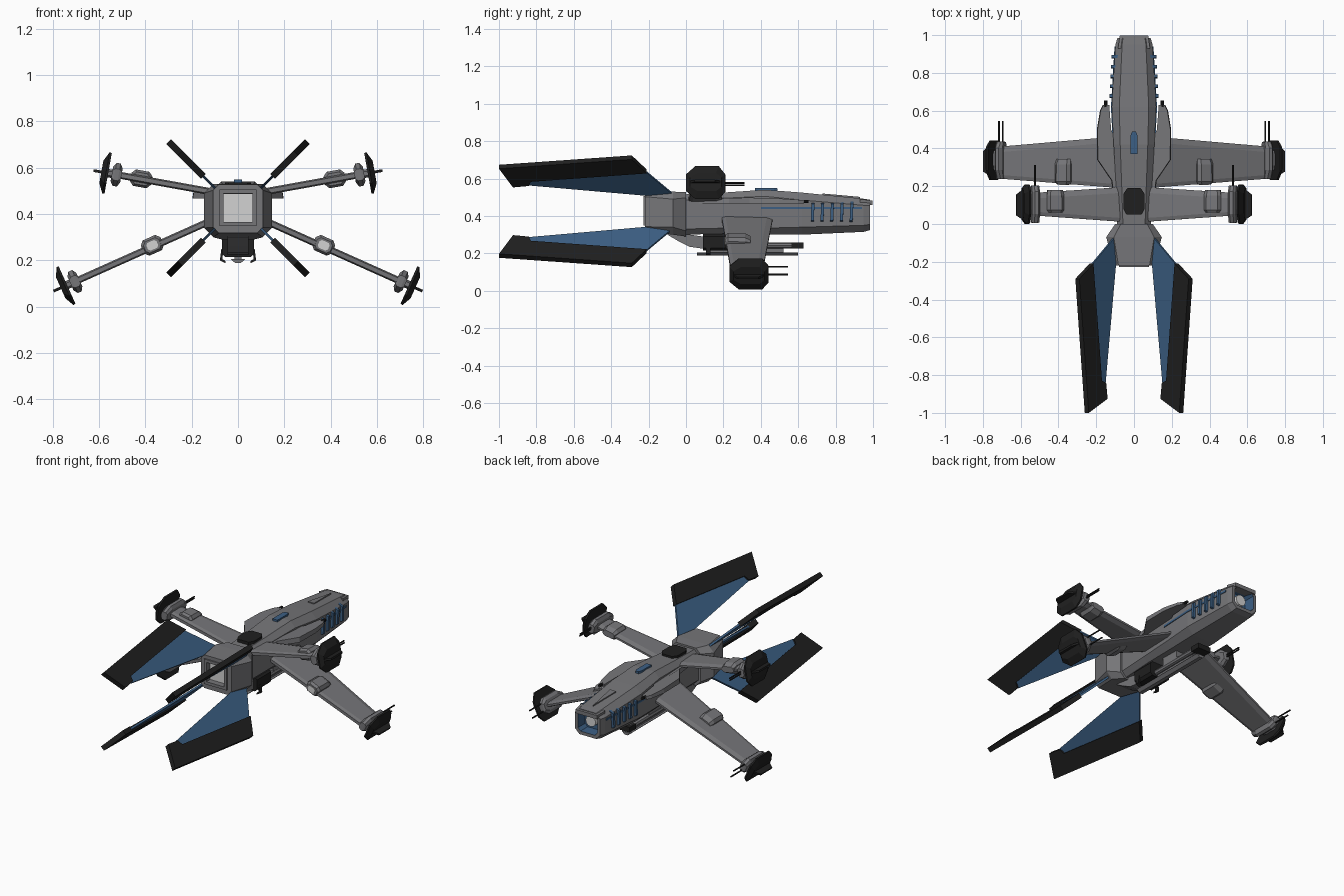
import bpy, bmesh, math
from mathutils import Vector as V

if "Cube" in bpy.data.objects:
    bpy.data.objects.remove(bpy.data.objects["Cube"])

def mat(name, c):
    m = bpy.data.materials.new(name)
    m.diffuse_color = (*c, 1)
    m.use_nodes = True
    m.node_tree.nodes["Principled BSDF"].inputs["Base Color"].default_value = m.diffuse_color
    return m

GREY = mat("hull_grey", (0.18, 0.18, 0.19))
DARK = mat("armour_black", (0.014, 0.014, 0.014))
BLUE = mat("panel_blue", (0.045, 0.115, 0.23))
LIGHT = mat("glow_light", (0.65, 0.65, 0.65))

def finish(name, bm, m):
    bmesh.ops.recalc_face_normals(bm, faces=bm.faces)
    me = bpy.data.meshes.new(name)
    bm.to_mesh(me)
    bm.free()
    ob = bpy.data.objects.new(name, me)
    bpy.context.collection.objects.link(ob)
    for k in (m if isinstance(m, tuple) else (m,)):
        me.materials.append(k)
    return ob

def loft(name, rings, m):
    """Skin a list of equal-length rings and cap both ends."""
    bm = bmesh.new()
    vs = [[bm.verts.new(p) for p in r] for r in rings]
    n = len(vs[0])
    for a, b in zip(vs, vs[1:]):
        for i in range(n):
            bm.faces.new((a[i], a[(i + 1) % n], b[(i + 1) % n], b[i]))
    bm.faces.new(vs[0])
    bm.faces.new(vs[-1])
    return finish(name, bm, m)

def slab(name, pts, t, m):
    """Flat plate through pts, thickened by vector t on both sides."""
    t = V(t)
    return loft(name, [[V(p) - t for p in pts], [V(p) + t for p in pts]], m)

def box(name, x, y, z, m):
    return loft(name, [[(x[0], k, z[0]), (x[1], k, z[0]), (x[1], k, z[1]), (x[0], k, z[1])] for k in y], m)

def tube(name, x, y, z, r, m, n=10):
    ang = [2 * math.pi * i / n for i in range(n)]
    return loft(name, [[(x + r * math.cos(a), k, z + r * math.sin(a)) for a in ang] for k in y], m)

def octo(y, w, zt, zb, c):
    return [(w, y, zt - c), (w - c, y, zt), (c - w, y, zt), (-w, y, zt - c),
            (-w, y, zb + c), (c - w, y, zb), (w - c, y, zb), (w, y, zb + c)]

def recess(ob, y_sign, steps, mi):
    """Inset the end face facing y_sign, then push it inward."""
    bm = bmesh.new()
    bm.from_mesh(ob.data)
    f = max(bm.faces, key=lambda q: q.normal.y * y_sign * 10 + q.calc_center_median().y * y_sign)
    for inset, depth in steps:
        r = bmesh.ops.inset_region(bm, faces=[f], thickness=inset, depth=0)
        if depth:
            r = bmesh.ops.inset_region(bm, faces=[f], thickness=0.002, depth=-depth)
            for q in r["faces"]:
                q.material_index = mi
    f.material_index = mi
    bm.to_mesh(ob.data)
    bm.free()

# fuselage with hollow nose
hull = loft("fuselage", [octo(*s) for s in (
    (-.02, .088, .515, .30, .03), (.2, .095, .525, .305, .03), (.42, .108, .54, .30, .035),
    (.62, .118, .525, .30, .04), (.95, .098, .492, .315, .035), (.985, .088, .487, .325, .03))], (GREY, BLUE))
recess(hull, 1, [(.022, .07)], 1)
tube("nose_sensor", 0, (.90, .955), .41, .035, LIGHT, 12)
slab("nose_top_lip", [(-.085, .93, .478), (-.075, .998, .470), (.075, .998, .470), (.085, .93, .478)], (0, 0, .012), GREY)

# engine housing with glowing exhaust
eng = loft("engine_housing", [octo(*s) for s in (
    (-.22, .107, .528, .318, .025), (-.07, .147, .53, .30, .04), (.0, .10, .527, .29, .03))], (GREY, LIGHT))
recess(eng, -1, [(.028, 0), (.016, .03)], 1)
for a, b, c, d in ((-.08, .08, .488, .506), (-.08, .08, .348, .366), (-.08, -.062, .366, .488), (.062, .08, .366, .488)):
    box("exhaust_frame", (a, b), (-.228, -.19), (c, d), GREY)

# dorsal details
slab("dorsal_hatch", [(-.04, .05, .527), (-.056, .08, .527), (-.056, .16, .527), (-.035, .19, .527),
                      (.035, .19, .527), (.056, .16, .527), (.056, .08, .527), (.04, .05, .527)], (0, 0, .010), DARK)
slab("dorsal_blue_plate", [(-.018, .37, .541), (-.018, .47, .541), (-.01, .49, .54),
                           (.01, .49, .54), (.018, .47, .541), (.018, .37, .541)], (0, 0, .008), BLUE)
slab("nose_ridge", [(-.022, .73, .514), (0, .93, .496), (.022, .73, .514)], (0, 0, .006), GREY)

for s, side in ((1, "right"), (-1, "left")):
    # side stripe and slats
    slab(side + "_side_stripe", [(s * .108, .40, .436), (s * .119, .62, .436), (s * .10, .94, .436),
                                 (s * .10, .94, .448), (s * .119, .62, .448), (s * .108, .40, .448)], (s * .003, 0, 0), BLUE)
    for i in range(5):
        y = .675 + i * .052
        w = .130 - i * .003
        slab(side + "_slat", [(s * .08, y, .36), (s * w, y, .375), (s * w, y + .004, .465), (s * .08, y + .004, .48)],
             (0, .008, 0), BLUE)
    # cheek fairing
    cheek = ((.07, .02), (.105, .10), (.12, .23), (.195, .34), (.197, .5), (.18, .6), (.165, .63), (.135, .63), (.125, .5), (.08, .4))
    loft(side + "_cheek", [[(s * x, y, .467) for x, y in cheek],
                           [(s * (x - .004), y, .482 + .016 * math.sin(math.pi * min(1, max(0, y / .66)))) for x, y in cheek]], GREY)
    tube(side + "_cheek_gun", s * .15, (.62, .655), .478, .009, DARK)

    # wings: name, root (x, z), tip (x, z), root y span, tip y span, pod centre, pod y, gun offsets
    for nm, r, t, ry, ty, pod, py, guns in (
            ("upper", (.07, .488), (.525, .570), (.012, .195), (.045, .165), (.418, .552), (.06, .18), (-.006, .006)),
            ("lower", (.07, .392), (.705, .108), (.19, .465), (.24, .41), (.37, .265), (.21, .345), (-.023, .023))):
        d = V((t[0] - r[0], t[1] - r[1])).normalized()
        def P(c, n, y, a, d=d, s=s):
            """Point at offset n along the wing and a across it from centre c."""
            return V((s * (c[0] + d.x * n - d.y * a), y, c[1] + d.y * n + d.x * a))
        h = .015
        loft(f"{side}_{nm}_wing", [[P(c, 0, y[0], -h * .6), P(c, 0, y[0], h * .6), P(c, 0, y[0] + .02, h), P(c, 0, y[1] - .03, h),
                                   P(c, 0, y[1], h * .4), P(c, 0, y[1], -h * .4), P(c, 0, y[1] - .03, -h), P(c, 0, y[0] + .02, -h)]
                                  for c, y in ((r, ry), (t, ty))], GREY)
        # wing pod
        def ring(y, w, k, pod=pod, P=P):
            q = ((-w, -k * .5), (-w, k * .5), (-w * .65, k), (w * .65, k), (w, k * .5), (w, -k * .5), (w * .65, -k), (-w * .65, -k))
            return [P(pod, n, y, a) for n, a in q]
        loft(f"{side}_{nm}_wing_pod", [ring(py[0], .036, .026), ring(py[0] + .015, .046, .036),
                                       ring(py[1] - .03, .046, .034), ring(py[1], .04, .018)], GREY)
        if nm == "lower":
            loft(f"{side}_pod_exhaust", [ring(py[0] - .004, .024, .018), ring(py[0] + .002, .024, .018)], LIGHT)
        # tip mount, armour plate, ridge and guns
        yc = (ty[0] + ty[1]) / 2 + (.0 if nm == "upper" else .012)
        def outline(n, ky, ka, t=t, yc=yc, P=P):
            q = ((-.105, .045), (-.055, .09), (.07, .09), (.105, .045), (.105, -.05), (.07, -.09), (-.055, -.09), (-.105, -.045))
            return [P(t, n, yc + y * ky, a * ka) for y, a in q]
        loft(f"{side}_{nm}_tip_mount", [outline(-.022, .92, .35), outline(-.01, .95, .56), outline(.008, .95, .56), outline(.02, .92, .35)], GREY)
        loft(f"{side}_{nm}_tip_link", [outline(.015, .5, .2), outline(.045, .5, .2)], GREY)
        loft(f"{side}_{nm}_tip_armour", [outline(.036, 1, .98), outline(.046, 1.0, 1.0), outline(.066, .8, .55)], DARK)
        slab(f"{side}_{nm}_tip_ridge", [P(t, .05, yc - .09, 0), P(t, .10, yc - .06, 0), P(t, .10, yc + .05, 0), P(t, .05, yc + .09, 0)],
             P((0, 0), 0, 0, .006), DARK)
        for g in guns:
            p = P(t, 0, 0, g)
            tube(f"{side}_{nm}_tip_gun", p.x, (yc + .08, yc + .208), p.z, .0045, DARK, 8)

    # tail fins in an X
    for v, lv in ((1, "upper"), (-1, "lower")):
        def F(pts):
            return [(s * x, y, .425 + v * (x - .012)) for x, y in pts]
        n = V((s, 0, -v)).normalized()
        slab(f"{side}_{lv}_fin_panel", F([(.09, -.05), (.13, -.10), (.23, -.22), (.19, -.85), (.155, -.85), (.098, -.2)]), n * .006, BLUE)
        slab(f"{side}_{lv}_fin_edge", F([(.30, -.29), (.25, -1.0), (.15, -.925), (.158, -.84), (.18, -.83), (.225, -.21)]), n * .015, DARK)

    # belly hooks
    slab(side + "_belly_hook", [(s * .072, .12, .25), (s * .078, .12, .20), (s * .055, .12, .188), (s * .055, .12, .198),
                                (s * .068, .12, .206), (s * .062, .12, .25)], (0, .012, 0), DARK)
    tube(side + "_belly_barrel", s * .025, (.2, .60), .242, .016, GREY, 8)

# belly gun
loft("belly_gun_block", [octo(y, .07, .305, .215, .015) for y in (.09, .23)], DARK)
box("belly_strut", (-.035, .035), (.3, .42), (.24, .31), GREY)
loft("belly_boom", [[(-.03, y, .205), (.03, y, .205), (.012, y, .188), (-.012, y, .188)] for y in (.06, .60)], GREY)
box("belly_boom_link", (-.015, .015), (.12, .52), (.2, .24), GREY)
box("belly_muzzle", (-.045, .045), (.565, .628), (.225, .257), DARK)
# curved feed at the back of the gun
loft("belly_feed", [[(-.045, y, b), (.045, y, b), (.045, y, a), (-.045, y, a)] for y, a, b in
                    ((-.10, .325, .30), (-.04, .31, .265), (.02, .30, .235), (.09, .29, .225))], GREY)
